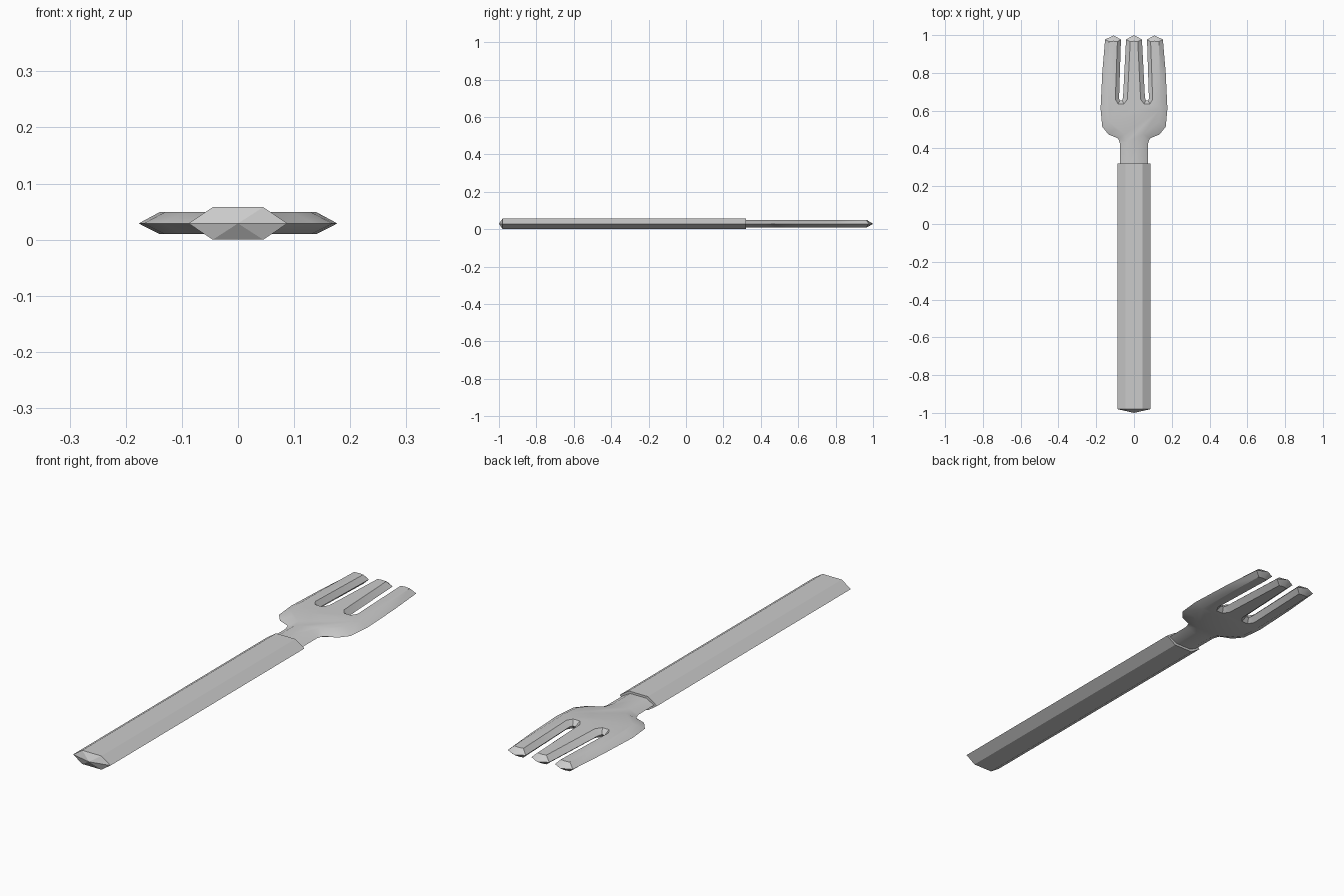
import bpy

if "Cube" in bpy.data.objects:
    bpy.data.objects.remove(bpy.data.objects["Cube"])

MID = 0.029


def make_object(name, verts, faces):
    mesh = bpy.data.meshes.new(name)
    mesh.from_pydata(verts, [], faces)
    mesh.validate()
    obj = bpy.data.objects.new(name, mesh)
    bpy.context.collection.objects.link(obj)
    # consistent outward normals
    import bmesh
    bm = bmesh.new()
    bm.from_mesh(mesh)
    bmesh.ops.recalc_face_normals(bm, faces=bm.faces)
    bm.to_mesh(mesh)
    bm.free()
    return obj


# handle: flattened hexagonal bar with a shallow point at the front end
hexagon = [(0.088, MID), (0.045, 0.058), (-0.045, 0.058),
           (-0.088, MID), (-0.045, 0.0), (0.045, 0.0)]
verts = [(x, y, z) for y in (-0.98, 0.32) for x, z in hexagon]
verts.append((0, -1, MID))
faces = [(i, (i + 1) % 6, (i + 1) % 6 + 6, i + 6) for i in range(6)]
faces += [(i, (i + 1) % 6, 12) for i in range(6)]
faces.append(tuple(range(6, 12)))
make_object("handle", verts, faces)

# fork head, right half: (rim x, rim y, flat-face x, flat-face y)
profile = [
    # neck and shoulder
    (0.074, 0.30, 0.038, 0.30), (0.074, 0.425, 0.038, 0.435),
    (0.084, 0.453, 0.050, 0.475), (0.135, 0.474, 0.098, 0.502),
    (0.168, 0.515, 0.130, 0.540), (0.177, 0.61, 0.140, 0.61),
    # outer tine
    (0.168, 0.80, 0.137, 0.80), (0.153, 0.977, 0.131, 0.965),
    (0.108, 0.998, 0.108, 0.968), (0.069, 0.977, 0.088, 0.965),
    (0.079, 0.665, 0.099, 0.66),
    # slot root and middle tine
    (0.075, 0.653, 0.084, 0.636), (0.062, 0.653, 0.053, 0.636),
    (0.058, 0.67, 0.035, 0.66), (0.042, 0.977, 0.020, 0.965),
    (0.0, 1.0, 0.0, 0.968),
]
outline = profile + [(-a, b, -c, d) for a, b, c, d in reversed(profile[:-1])]
n = len(outline)
verts = [(a, b, MID) for a, b, c, d in outline]
for z in (0.049, 0.010):
    verts += [(c, d, z) for a, b, c, d in outline]
faces = [tuple(range(n, 2 * n)), tuple(range(2 * n, 3 * n))]
for i in range(n):
    j = (i + 1) % n
    faces += [(i, j, j + n, i + n), (i, j, j + 2 * n, i + 2 * n)]
head = make_object("fork_head", verts, faces)

bpy.ops.object.select_all(action='DESELECT')
head.select_set(True)
bpy.context.view_layer.objects.active = head
bpy.ops.object.shade_smooth_by_angle(angle=0.6)
